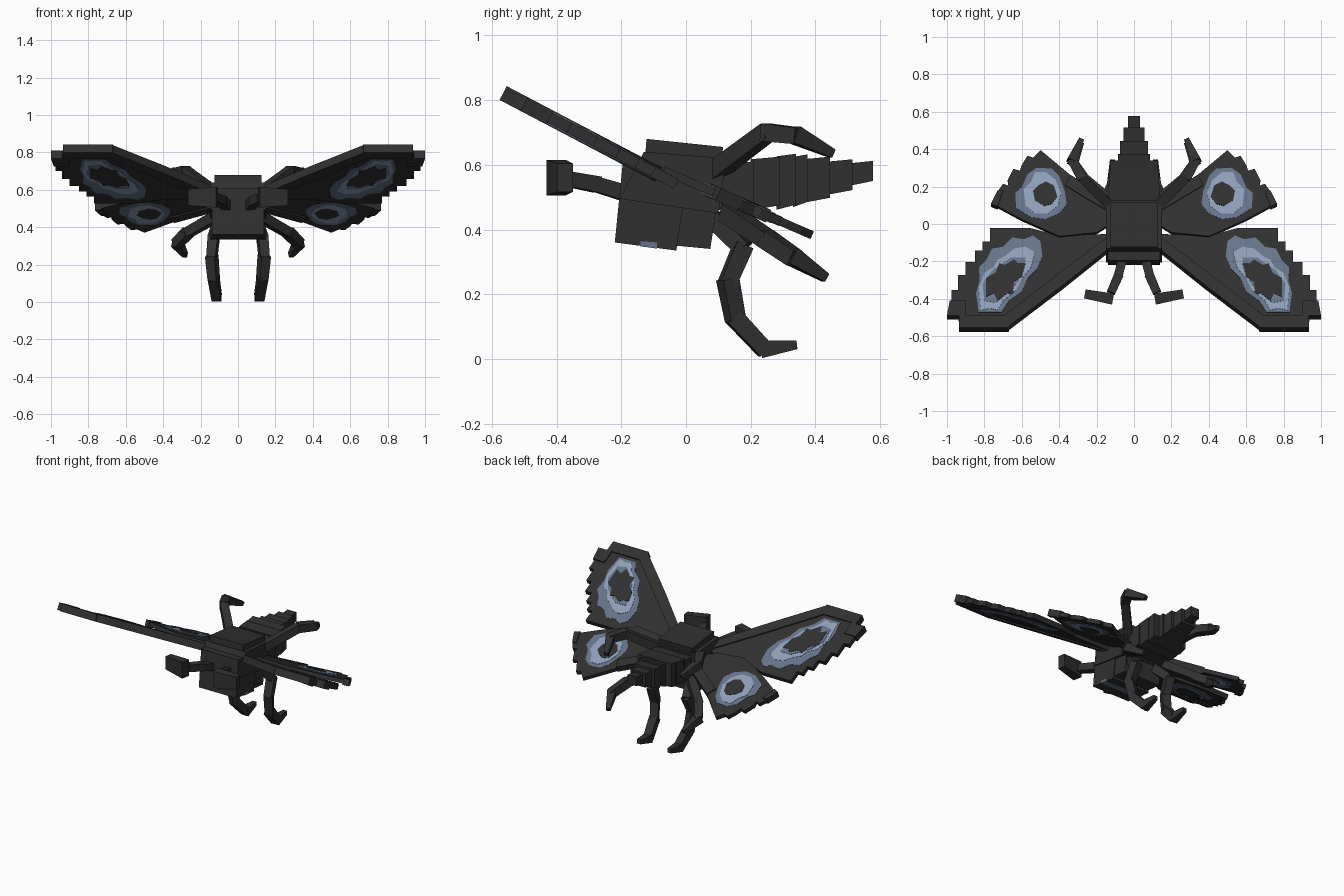
import bpy, bmesh
from mathutils import Vector

cube = bpy.data.objects.get("Cube")
if cube:
    bpy.data.objects.remove(cube, do_unlink=True)


def material(name, rgb):
    m = bpy.data.materials.new(name)
    m.use_nodes = True
    m.diffuse_color = (*rgb, 1)
    m.node_tree.nodes["Principled BSDF"].inputs["Base Color"].default_value = (*rgb, 1)
    return m


CHARCOAL = material("charcoal", (0.03, 0.03, 0.03))
SLATE = material("slate blue", (0.13, 0.175, 0.25))
PALE = material("pale blue", (0.27, 0.345, 0.48))


def prism(name, bottom, top, mat=CHARCOAL):
    """Closed solid between two matching rings of points."""
    bm = bmesh.new()
    a = [bm.verts.new(p) for p in bottom]
    b = [bm.verts.new(p) for p in top]
    bm.faces.new(a)
    bm.faces.new(b)
    for i in range(len(a)):
        j = (i + 1) % len(a)
        bm.faces.new((a[i], a[j], b[j], b[i]))
    bmesh.ops.recalc_face_normals(bm, faces=bm.faces)
    me = bpy.data.meshes.new(name)
    bm.to_mesh(me)
    bm.free()
    me.materials.append(mat)
    ob = bpy.data.objects.new(name, me)
    bpy.context.collection.objects.link(ob)
    return ob


def side_block(name, yz, half, mat=CHARCOAL):
    """Side profile extruded across x."""
    prism(name, [(-half, y, z) for y, z in yz], [(half, y, z) for y, z in yz], mat)


def wing_plate(name, pts, plane, low, high, s, mat=CHARCOAL):
    """Flat outline lying on the sloped wing plane."""
    a, b = plane
    n = Vector((0, -b, 1)).normalized()
    base = [Vector((s * x, y, a + b * y)) for x, y in pts]
    prism(name, [p + n * low for p in base], [p + n * high for p in base], mat)


def bar(name, p, q, w, h, taper=1.0):
    """Square beam from p to q."""
    p, q = Vector(p), Vector(q)
    d = (q - p).normalized()
    side = d.cross(Vector((0, 0, 1))).normalized()
    up = side.cross(d)
    p, q = p - d * 0.008, q + d * 0.008
    ring = [(-1, -1), (1, -1), (1, 1), (-1, 1)]
    prism(name, [p + side * u * w / 2 + up * v * h / 2 for u, v in ring],
          [q + side * u * w / 2 * taper + up * v * h / 2 * taper for u, v in ring])


# Thorax blocks and back plate
side_block("thorax_front", [(-.22, .36), (-.03, .335), (.01, .60), (-.195, .61)], .14)
side_block("thorax_rear", [(-.03, .35), (.075, .34), (.115, .60), (-.03, .61)], .135)
side_block("thorax_upper", [(-.205, .495), (.10, .45), (.125, .62), (-.13, .64)], .15)
side_block("back_plate", [(-.13, .58), (.10, .56), (.115, .655), (-.122, .68)], .125)

# Small blue patch on the belly
side_block("belly_patch", [(-.14, .348), (-.09, .341), (-.09, .360), (-.14, .364)], .143, SLATE)

# Tapering abdomen: start y, end y, bottom z, top z, half width
SEGMENTS = [(.09, .21, .465, .61, .135), (.20, .29, .465, .625, .13),
            (.28, .34, .467, .634, .125), (.33, .375, .475, .632, .085),
            (.36, .445, .488, .625, .075), (.43, .515, .512, .617, .055),
            (.50, .578, .54, .612, .033)]
for i, (y0, y1, z0, z1, half) in enumerate(SEGMENTS):
    side_block(f"abdomen_{i + 1}", [(y0, z0 - .006), (y1, z0 + .01),
                                    (y1, z1), (y0, z1 - .008)], half)

# Wing planes: height at y = 0 and slope along y
FORE, HIND = (.525, -.525), (.552, -.435)

FORE_OUTLINE = [(.12, -.06), (.14, -.14), (.40, -.34), (.68, -.55), (.93, -.55),
                (.94, -.50), (.975, -.50), (.975, -.36), (.94, -.36), (.94, -.28),
                (.90, -.28), (.90, -.21), (.85, -.21), (.85, -.15), (.81, -.15),
                (.81, -.10), (.77, -.10), (.77, -.03), (.55, -.03), (.40, -.07)]
HIND_OUTLINE = [(.12, .0), (.13, .10), (.18, .14), (.32, .24), (.50, .39),
                (.54, .35), (.57, .36), (.60, .31), (.61, .28), (.645, .29),
                (.675, .23), (.67, .20), (.70, .21), (.735, .16), (.73, .09),
                (.60, .02), (.40, -.07), (.20, -.05)]
FORE_EDGE = [
    [(.13, -.07), (.14, -.145), (.39, -.345), (.41, -.28)],
    [(.39, -.345), (.68, -.565), (.70, -.505), (.41, -.28)],
    [(.67, -.565), (.935, -.565), (.935, -.50), (.65, -.50)],
    [(.90, -.50), (1.0, -.50), (.985, -.42), (.90, -.42)],
]
HIND_EDGE = [
    [(.12, .05), (.14, .13), (.34, .255), (.37, .20)],
    [(.70, .17), (.73, .17), (.765, .10), (.73, .085)],
]
# Eye spots, outermost ring first
FORE_SPOT = [
    (SLATE, [(.50, -.10), (.54, -.07), (.59, -.09), (.65, -.08), (.70, -.13), (.76, -.14),
             (.79, -.20), (.83, -.24), (.825, -.31), (.845, -.38), (.83, -.48),
             (.71, -.48), (.67, -.42), (.60, -.37), (.57, -.30), (.52, -.25), (.49, -.18)]),
    (PALE, [(.53, -.16), (.58, -.13), (.64, -.14), (.69, -.18), (.73, -.20), (.75, -.24),
            (.80, -.27), (.83, -.35), (.82, -.47), (.77, -.46), (.73, -.47), (.70, -.42),
            (.63, -.36), (.60, -.30), (.55, -.24)]),
    (SLATE, [(.58, -.19), (.66, -.19), (.76, -.26), (.81, -.33), (.80, -.42), (.74, -.43),
             (.65, -.36), (.60, -.28)]),
    (CHARCOAL, [(.58, -.22), (.62, -.22), (.64, -.20), (.69, -.23), (.72, -.22), (.74, -.27),
                (.79, -.30), (.79, -.40), (.75, -.38), (.73, -.42), (.68, -.38), (.65, -.38),
                (.64, -.32), (.60, -.29)]),
]
HIND_SPOT = [
    (SLATE, [(.37, .17), (.40, .25), (.44, .29), (.52, .295), (.57, .26), (.60, .19),
             (.635, .16), (.63, .08), (.55, .03), (.47, .02), (.40, .05), (.36, .10)]),
    (PALE, [(.39, .16), (.42, .23), (.47, .27), (.53, .27), (.55, .22), (.59, .18),
            (.58, .09), (.53, .05), (.46, .05), (.41, .09)]),
    (CHARCOAL, [(.41, .14), (.43, .20), (.47, .22), (.51, .20), (.54, .17), (.53, .12),
                (.48, .09), (.44, .10)]),
]

# Leg paths for the model's left side, with beam thickness
LEGS = {
    "hanging_leg": (.055, [(.10, .09, .43), (.13, .175, .345), (.14, .13, .24),
                           (.13, .152, .125), (.115, .24, .031), (.115, .335, .043)]),
    "middle_leg": (.055, [(.13, .13, .45), (.27, .25, .37), (.325, .33, .315), (.285, .425, .255)]),
    "upper_leg": (.055, [(.12, .09, .58), (.28, .25, .70), (.33, .34, .69), (.285, .445, .638)]),
    "antenna": (.05, [(.06, -.18, .51), (.085, -.28, .54), (.12, -.36, .555)]),
}

for side, s in (("left", 1), ("right", -1)):
    # Wing membranes, stiff edges and spots on both faces
    for wing, plane, outline, edges, spots, t in (
            ("forewing", FORE, FORE_OUTLINE, FORE_EDGE, FORE_SPOT, .016),
            ("hindwing", HIND, HIND_OUTLINE, HIND_EDGE, HIND_SPOT, .013)):
        wing_plate(f"{side}_{wing}", outline, plane, -t, t, s)
        for i, pts in enumerate(edges):
            wing_plate(f"{side}_{wing}_edge_{i + 1}", pts, plane, -t - .008, t + .008, s)
        for i, (mat, pts) in enumerate(spots):
            h = .002 * (i + 1)
            wing_plate(f"{side}_{wing}_spot_top_{i + 1}", pts, plane, t - .001, t + h, s, mat)
            wing_plate(f"{side}_{wing}_spot_under_{i + 1}", pts, plane, -t - h, -t + .001, s, mat)
    # Jointed legs and antennae
    for name, (w, path) in LEGS.items():
        pts = [(s * x, y, z) for x, y, z in path]
        for i in range(len(pts) - 1):
            last = i == len(pts) - 2 and name != "antenna"
            bar(f"{side}_{name}_{i + 1}", pts[i], pts[i + 1], w, w, .5 if last else .92)
    # Antenna clubs
    bar(f"{side}_antenna_club", (s * .12, -.40, .56), (s * .255, -.375, .56), .06, .11, .8)
